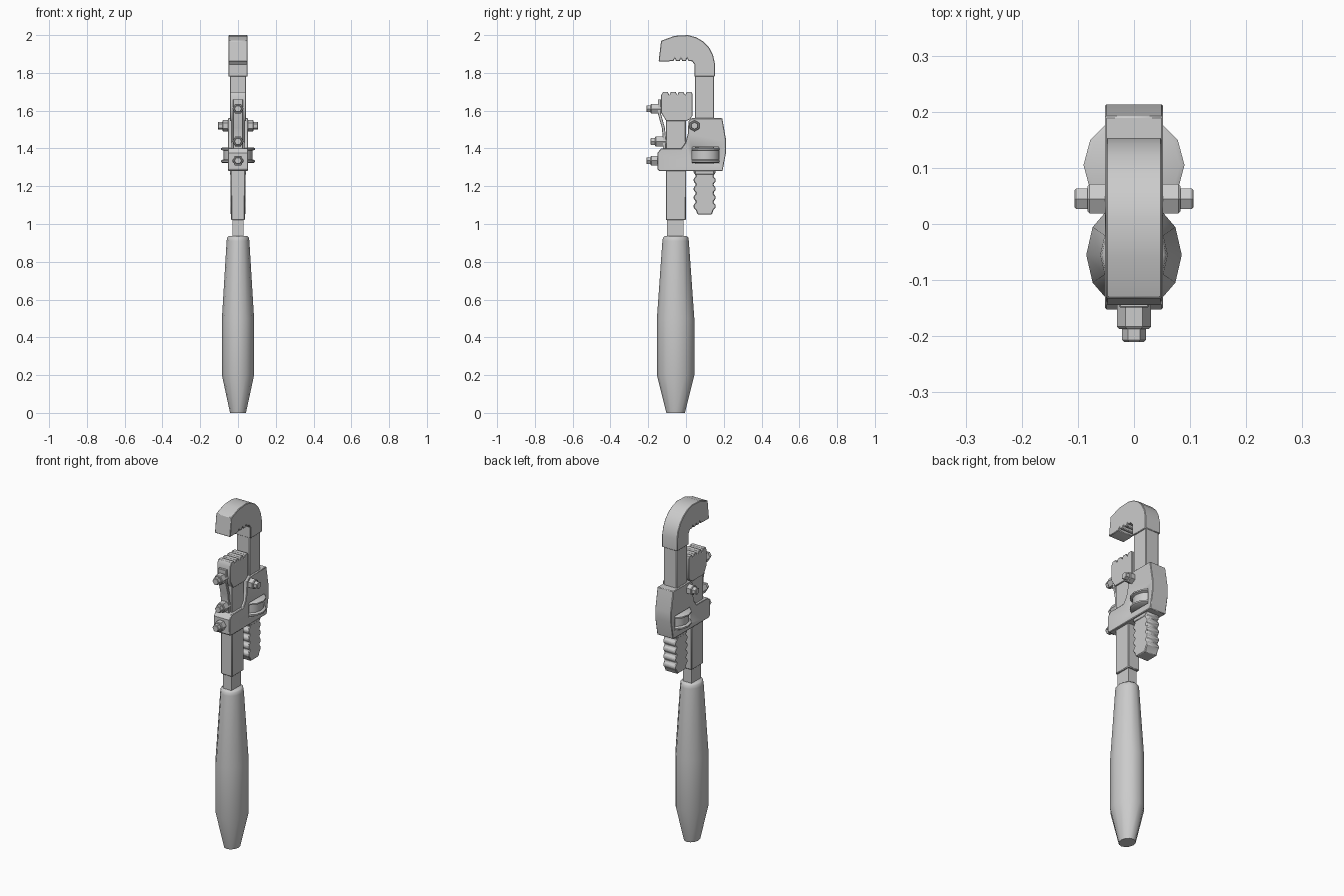
import bpy, bmesh, math
from mathutils import Matrix, Vector

if "Cube" in bpy.data.objects:
    bpy.data.objects.remove(bpy.data.objects["Cube"])


def finish(name, bm, bevel=0.0, smooth=35):
    bmesh.ops.recalc_face_normals(bm, faces=bm.faces)
    mesh = bpy.data.meshes.new(name)
    bm.to_mesh(mesh)
    bm.free()
    ob = bpy.data.objects.new(name, mesh)
    bpy.context.collection.objects.link(ob)
    if bevel:
        m = ob.modifiers.new("edge", 'BEVEL')
        m.width, m.segments, m.limit_method = bevel, 1, 'ANGLE'
        m.angle_limit = math.radians(40)
    bpy.ops.object.select_all(action='DESELECT')
    ob.select_set(True)
    bpy.context.view_layer.objects.active = ob
    bpy.ops.object.shade_smooth_by_angle(angle=math.radians(smooth))
    return ob


def prism(name, outline, half, bevel=0.0, smooth=35):
    """Extrude a (y, z) outline symmetrically across x."""
    bm = bmesh.new()
    face = bm.faces.new([bm.verts.new((-half, y, z)) for y, z in outline])
    new = bmesh.ops.extrude_face_region(bm, geom=[face])['geom']
    verts = [v for v in new if isinstance(v, bmesh.types.BMVert)]
    bmesh.ops.translate(bm, verts=verts, vec=(2 * half, 0, 0))
    return finish(name, bm, bevel, smooth)


def lathe(name, profile, sides, centre, axis=(0, 0, 1), squash=1.0, smooth=35):
    """Stack of rings (radius, height) along an axis, capped at both ends."""
    bm = bmesh.new()
    rings = []
    for r, h in profile:
        rings.append([bm.verts.new((r * squash * math.cos(2 * math.pi * i / sides),
                                    r * math.sin(2 * math.pi * i / sides), h))
                      for i in range(sides)])
    for a, b in zip(rings, rings[1:]):
        for i in range(sides):
            j = (i + 1) % sides
            bm.faces.new((a[i], a[j], b[j], b[i]))
    bm.faces.new(rings[0])
    bm.faces.new(rings[-1])
    rot = Vector((0, 0, 1)).rotation_difference(Vector(axis)).to_matrix().to_4x4()
    bmesh.ops.transform(bm, matrix=Matrix.Translation(centre) @ rot, verts=bm.verts)
    return finish(name, bm, 0, smooth)


def rect(y0, y1, z0, z1):
    return [(y0, z0), (y1, z0), (y1, z1), (y0, z1)]


def teeth(y0, y1, z, count, depth):
    """Flat-topped teeth with narrow notches, from y0 to y1."""
    step = (y1 - y0) / count
    pts = []
    for i in range(count):
        a = y0 + i * step
        pts += [(a + .15 * step, z), (a + .75 * step, z)]
        if i < count - 1:
            pts.append((a + .95 * step, z + depth))
    return pts


# Handle grip and neck
lathe("handle", [(.049, 0), (.099, .2), (.099, .5), (.070, .91), (.067, .928), (.058, .936)],
      12, (0, -.055, 0), squash=.86, smooth=50)
prism("handle_neck", rect(-.10, -.012, .92, 1.03), .028)
prism("handle_shank", rect(-.107, 0, 1.02, 1.56), .037, .004)

# Lower toothed jaw
jaw = [(-.104, 1.545), (0, 1.545), (.022, 1.555), (.035, 1.575), (.035, 1.685)]
jaw += teeth(.035, -.132, 1.70, 4, -.02)
jaw += [(-.132, 1.68), (-.132, 1.59)]
prism("lower_jaw", jaw, .043, .002)

# Hook jaw: head and shank
head = [(.045, 1.78), (.153, 1.78), (.153, 1.85), (.143, 1.895), (.122, 1.935),
        (.09, 1.967), (.055, 1.988), (.01, 2.0), (-.06, 1.996), (-.132, 1.97),
        (-.145, 1.86), (-.09, 1.86)]
head += teeth(-.09, .04, 1.862, 4, .018)
head += [(.045, 1.845)]
prism("hook_head", head, .05, .003)
prism("hook_shank", rect(.047, .149, 1.26, 1.785), .043, .004)

# Threaded tail with rounded ridges down both sides
right, pitch = [], .046
for i in range(5):
    z = 1.075 + i * pitch
    right += [(.146, z), (.157, z + .012), (.157, z + .026), (.146, z + .038)]
left = [(.197 - y, z) for y, z in reversed(right)]
prism("threaded_tail", [(.062, 1.05), (.137, 1.05)] + right + left, .04, .004)

# Frame with an adjusting window through it
frame = prism("frame", [
    (-.14, 1.28), (.193, 1.28), (.213, 1.385), (.213, 1.44), (.192, 1.56), (.03, 1.56),
    (.013, 1.545), (.01, 1.48), (-.003, 1.43), (-.025, 1.40), (-.132, 1.40),
    (-.152, 1.375), (-.152, 1.29)], .052, .003)
cutter = prism("window_cutter", rect(.033, .175, 1.32, 1.407), .2)
cutter.hide_render = True
cut = frame.modifiers.new("window", 'BOOLEAN')
cut.object, cut.solver = cutter, 'EXACT'
bpy.context.view_layer.objects.active = frame
bpy.ops.object.modifier_move_to_index(modifier="window", index=0)
bpy.ops.object.modifier_apply(modifier="window")
bpy.data.objects.remove(cutter)

# Flanged adjusting nut
lathe("adjusting_nut", [(.082, 1.323), (.09, 1.328), (.09, 1.337), (.076, 1.342), (.076, 1.388),
                        (.09, 1.393), (.09, 1.401), (.082, 1.405)], 12, (0, .105, 0))

# Leaf spring bent behind the lower jaw
path = [(-.133, 1.66), (-.133, 1.585), (-.112, 1.51), (-.107, 1.46), (-.107, 1.395)]
prism("leaf_spring", path + [(y - .016, z) for y, z in reversed(path)], .026, .002)

# Nuts with protruding studs
stud = [(.030, -.04), (.030, .033), (.026, .037), (.021, .037), (.021, .057), (.018, .060)]
for name, pos, axis in [("jaw_bolt", (0, -.150, 1.61), (0, -1, 0)),
                        ("spring_bolt", (0, -.127, 1.437), (0, -1, 0)),
                        ("frame_bolt", (0, -.150, 1.335), (0, -1, 0)),
                        ("pivot_bolt_left", (-.046, .045, 1.52), (-1, 0, 0)),
                        ("pivot_bolt_right", (.046, .045, 1.52), (1, 0, 0))]:
    lathe(name, stud, 6, pos, axis)
